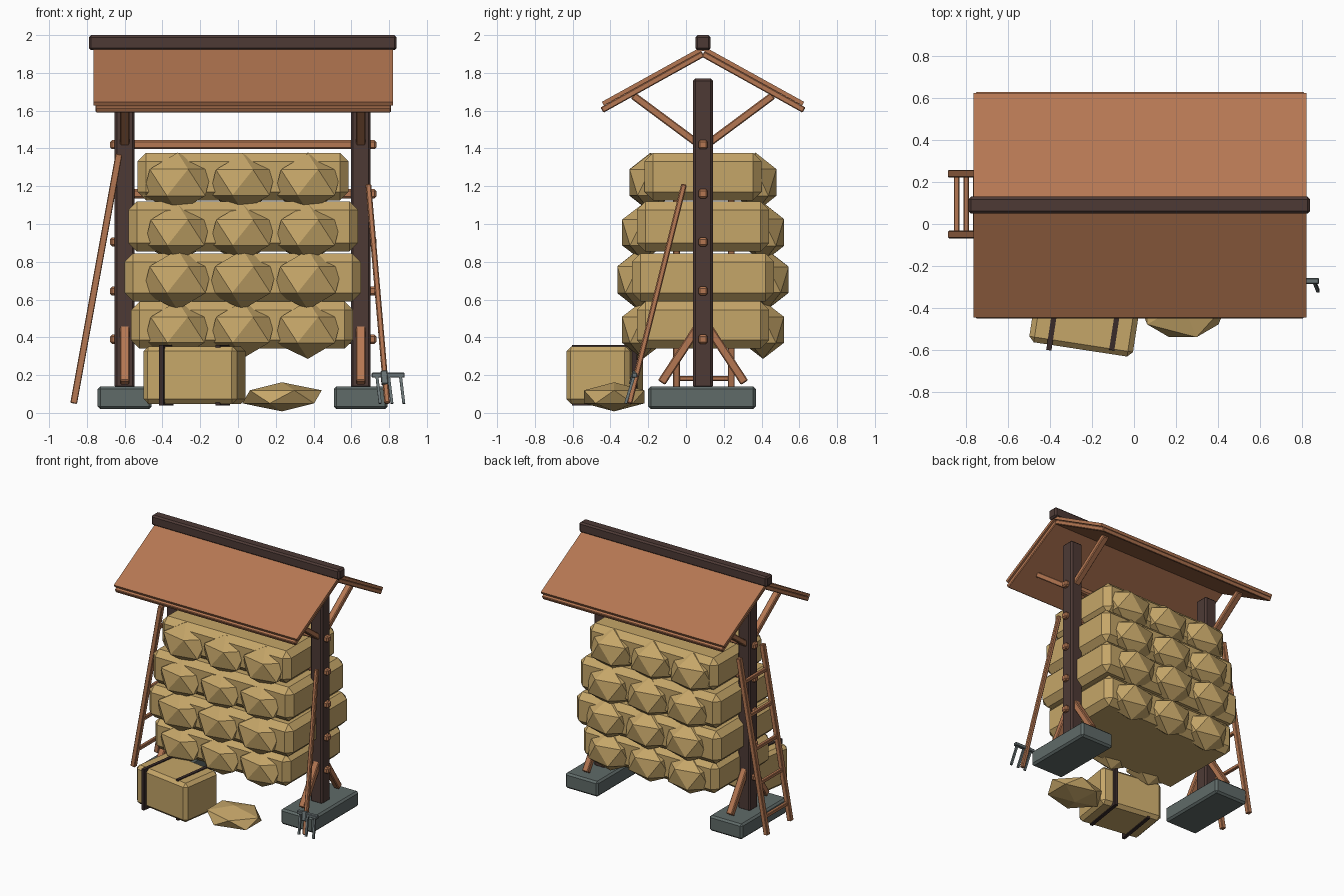
import bpy, bmesh, random
from mathutils import Matrix, Vector

if "Cube" in bpy.data.objects:
    bpy.data.objects.remove(bpy.data.objects["Cube"])

random.seed(4)
CX, CY = 0.025, 0.09          # middle of the shelter
POSTS = (-0.60, 0.65)


def material(name, color):
    m = bpy.data.materials.new(name)
    m.diffuse_color = (*color, 1)
    m.use_nodes = True
    m.node_tree.nodes["Principled BSDF"].inputs["Base Color"].default_value = m.diffuse_color
    return m


HAY = material("hay", (0.56, 0.38, 0.14))
WOOD = material("warm_wood", (0.46, 0.185, 0.085))
DARK = material("dark_wood", (0.075, 0.042, 0.036))
STONE = material("stone", (0.115, 0.145, 0.14))
METAL = material("metal", (0.14, 0.17, 0.175))
STRAP = material("strap", (0.04, 0.024, 0.023))


def finish(bm, name, mat):
    bmesh.ops.recalc_face_normals(bm, faces=bm.faces)
    me = bpy.data.meshes.new(name)
    bm.to_mesh(me)
    bm.free()
    me.materials.append(mat)
    ob = bpy.data.objects.new(name, me)
    bpy.context.collection.objects.link(ob)
    return ob


def box(name, center, size, mat, bevel=0.0, rot=None):
    bm = bmesh.new()
    bmesh.ops.create_cube(bm, size=1, matrix=Matrix.Diagonal((*size, 1)))
    if bevel:
        bmesh.ops.bevel(bm, geom=bm.edges[:], offset=bevel, segments=1,
                        affect='EDGES', profile=0.5)
    bm.transform(Matrix.Translation(center) @ (rot or Matrix()))
    return finish(bm, name, mat)


def beam(name, a, b, width, thick, mat, bevel=0.006, side=(1, 0, 0)):
    """Box running from a to b; width is measured along the side direction."""
    a, b = Vector(a), Vector(b)
    z = (b - a).normalized()
    y = z.cross(Vector(side)).normalized()
    x = y.cross(z)
    rot = Matrix((x, y, z)).transposed().to_4x4()
    return box(name, (a + b) / 2, (width, thick, (b - a).length), mat, bevel, rot)


def lump(name, center, radii, mat):
    bm = bmesh.new()
    bmesh.ops.create_icosphere(bm, subdivisions=1, radius=1,
                               matrix=Matrix.Translation(center) @ Matrix.Diagonal((*radii, 1)))
    return finish(bm, name, mat)


# Foundations, posts and braces
for x in POSTS:
    box("foundation_stone", (x, 0.085, 0.08), (0.285, 0.57, 0.12), STONE, 0.014)
    box("post", (x, CY, 0.95), (0.105, 0.105, 1.64), DARK, 0.012)
    for s in (-1, 1):
        beam("upper_brace", (x, CY + s * 0.02, 1.42), (x, CY + s * 0.37, 1.68),
             0.05, 0.04, WOOD)
        beam("lower_brace", (x, CY + s * 0.03, 0.45), (x, CY + s * 0.22, 0.16),
             0.05, 0.045, WOOD)

# Cross rails through the posts
for z in (0.39, 0.645, 0.905, 1.16, 1.42):
    box("cross_rail", (CX + 0.003, CY, z), (1.41, 0.05, 0.048), WOOD, 0.01)

# Roof: boards over a thicker lower layer, with a ridge beam
for s in (-1, 1):
    beam("roof_panel", (CX + 0.003, CY, 1.93), (CX + 0.003, CY + s * 0.53, 1.637),
         1.587, 0.022, WOOD, 0)
    beam("roof_lining", (CX + 0.003, CY, 1.90), (CX + 0.003, CY + s * 0.535, 1.603),
         1.565, 0.032, WOOD, 0.005)
box("ridge_beam", (CX, CY, 1.96), (1.63, 0.08, 0.08), DARK, 0.012)

# Hay layers: centre x, half length, half depth over lumps, bottom, top
layers = ((0.022, 0.588, 0.43, 0.34, 0.59, 0.44),
          (0.025, 0.625, 0.455, 0.59, 0.845, 0.705),
          (0.027, 0.608, 0.43, 0.855, 1.12, 0.955),
          (0.027, 0.558, 0.39, 1.125, 1.377, 1.22))
for x, half, depth, z0, z1, lump_z in layers:
    box("hay_layer", (x, CY, (z0 + z1) / 2), (2 * half, 2 * depth - 0.16, z1 - z0),
        HAY, 0.045)
    for s in (-1, 1):
        for i in (-1, 0, 1):
            k = random.uniform(0.97, 1.03)
            lump("hay_tuft", (CX + 0.345 * i, CY + s * (depth - 0.112), lump_z),
                 (0.20 * k, 0.13, 0.155 * k), HAY)

# Strapped bale and loose hay on the ground
turn = Matrix.Rotation(-0.152, 4, 'Z')
box("ground_bale", (-0.23, -0.43, 0.2), (0.5, 0.34, 0.305), HAY, 0.025, turn)
for s in (-1, 1):
    box("bale_strap", (-0.23 + s * 0.15, -0.43, 0.199), (0.025, 0.348, 0.32),
        STRAP, 0, turn)
lump("loose_hay", (0.233, -0.38, 0.085), (0.235, 0.188, 0.077), HAY)

# Ladder leaning on the left post
foot, head = Vector((-0.87, 0, 0.05)), Vector((-0.63, 0, 1.37))
for y in (-0.05, 0.24):
    off = Vector((0, y, 0))
    beam("ladder_rail", foot + off, head + off, 0.036, 0.036, WOOD, 0.004, (0, 1, 0))
for i in range(5):
    p = foot.lerp(head, 0.1 + 0.19 * i)
    box("ladder_rung", (p.x, 0.095, p.z), (0.026, 0.29, 0.026), WOOD, 0.004)

# Hay fork leaning on the right post
beam("fork_handle", (0.69, -0.01, 1.21), (0.79, -0.30, 0.05), 0.03, 0.03, WOOD, 0.006)
box("fork_head", (0.795, -0.272, 0.2), (0.175, 0.028, 0.026), METAL, 0.004)
beam("fork_socket", (0.772, -0.265, 0.22), (0.778, -0.285, 0.15), 0.036, 0.036, METAL, 0.004)
for x in (0.735, 0.797, 0.86):
    beam("fork_tine", (x, -0.275, 0.195), (x + 0.018, -0.32, 0.05), 0.015, 0.015, METAL, 0)
